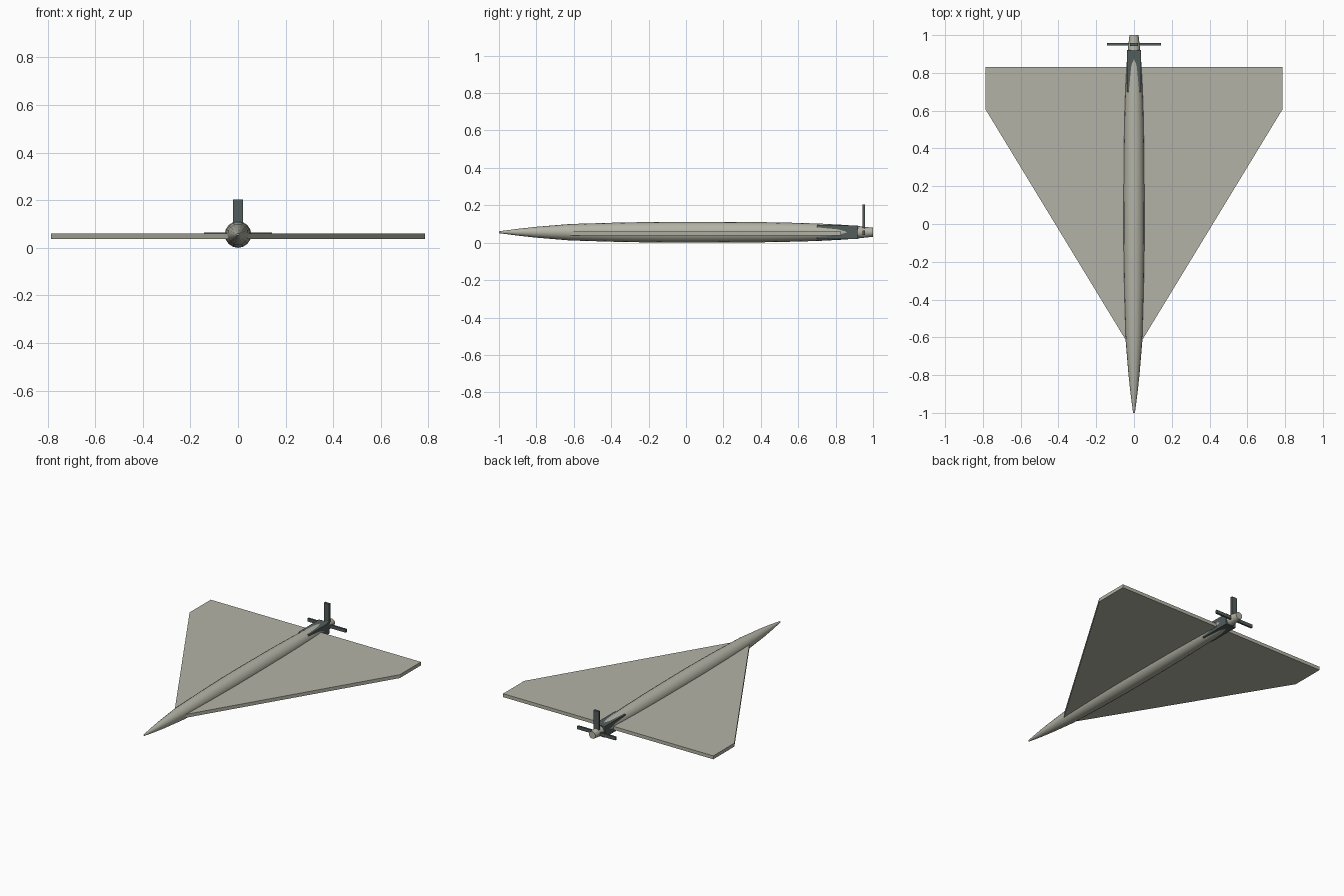
import bpy, bmesh
from math import cos, sin, pi

if "Cube" in bpy.data.objects:
    bpy.data.objects.remove(bpy.data.objects["Cube"])


def material(name, rgb):
    m = bpy.data.materials.new(name)
    m.diffuse_color = (*rgb, 1)
    m.use_nodes = True
    m.node_tree.nodes["Principled BSDF"].inputs["Base Color"].default_value = m.diffuse_color
    return m


LIGHT = material("pale_grey", (0.45, 0.45, 0.38))
DARK = material("dark_grey", (0.085, 0.11, 0.105))


def finish(name, bm, mat):
    bmesh.ops.recalc_face_normals(bm, faces=bm.faces)
    me = bpy.data.meshes.new(name)
    bm.to_mesh(me)
    bm.free()
    me.materials.append(mat)
    ob = bpy.data.objects.new(name, me)
    bpy.context.collection.objects.link(ob)
    return ob


def box(name, lo, hi, mat):
    bm = bmesh.new()
    bmesh.ops.create_cube(bm, size=1)
    for v in bm.verts:
        v.co = [a + (c + 0.5) * (b - a) for a, b, c in zip(lo, hi, v.co)]
    return finish(name, bm, mat)


def lathe(name, profile, sides, zc, mat):
    """Rings of (y, radius) around the long axis, capped at both ends."""
    bm = bmesh.new()
    rings = [[bm.verts.new((r * cos(2 * pi * i / sides), y, zc + r * sin(2 * pi * i / sides)))
              for i in range(sides)] for y, r in profile]
    for a, b in zip(rings, rings[1:]):
        for i in range(sides):
            j = (i + 1) % sides
            bm.faces.new((a[i], a[j], b[j], b[i]))
    bm.faces.new(rings[0])
    bm.faces.new(rings[-1])
    return finish(name, bm, mat)


# slender body: pointed nose, blunt tail
ZC = 0.056
body = [(-1, 0.005), (-0.9, 0.018), (-0.8, 0.029), (-0.62, 0.044), (-0.35, 0.052), (-0.1, 0.056),
        (0.1, 0.056), (0.4, 0.054), (0.6, 0.050), (0.72, 0.046), (0.85, 0.039), (0.92, 0.033), (1, 0.024)]
fuselage = lathe("fuselage", body, 16, ZC, LIGHT)
bpy.context.view_layer.objects.active = fuselage
fuselage.select_set(True)
bpy.ops.object.shade_smooth_by_angle(angle=0.6)

# flat delta wing with clipped tips
outline = [(0, -0.686), (0.785, 0.605), (0.785, 0.83), (-0.785, 0.83), (-0.785, 0.605)]
bm = bmesh.new()
face = bm.faces.new([bm.verts.new((x, y, 0.038)) for x, y in outline])
top = bmesh.ops.extrude_face_region(bm, geom=[face])["geom"]
bmesh.ops.translate(bm, vec=(0, 0, 0.023), verts=[g for g in top if isinstance(g, bmesh.types.BMVert)])
finish("delta_wing", bm, LIGHT)

# square engine block whose corners break through the tapering tail
box("engine_block", (-0.038, 0.70, ZC - 0.037), (0.038, 0.92, ZC + 0.037), DARK)

# three propeller blades: one upright, two level
box("upper_blade", (-0.02, 0.943, ZC), (0.02, 0.958, 0.203), DARK)
for name, s in (("left_blade", -1), ("right_blade", 1)):
    box(name, (min(0, s * 0.142), 0.945, 0.042), (max(0, s * 0.142), 0.957, 0.064), DARK)
